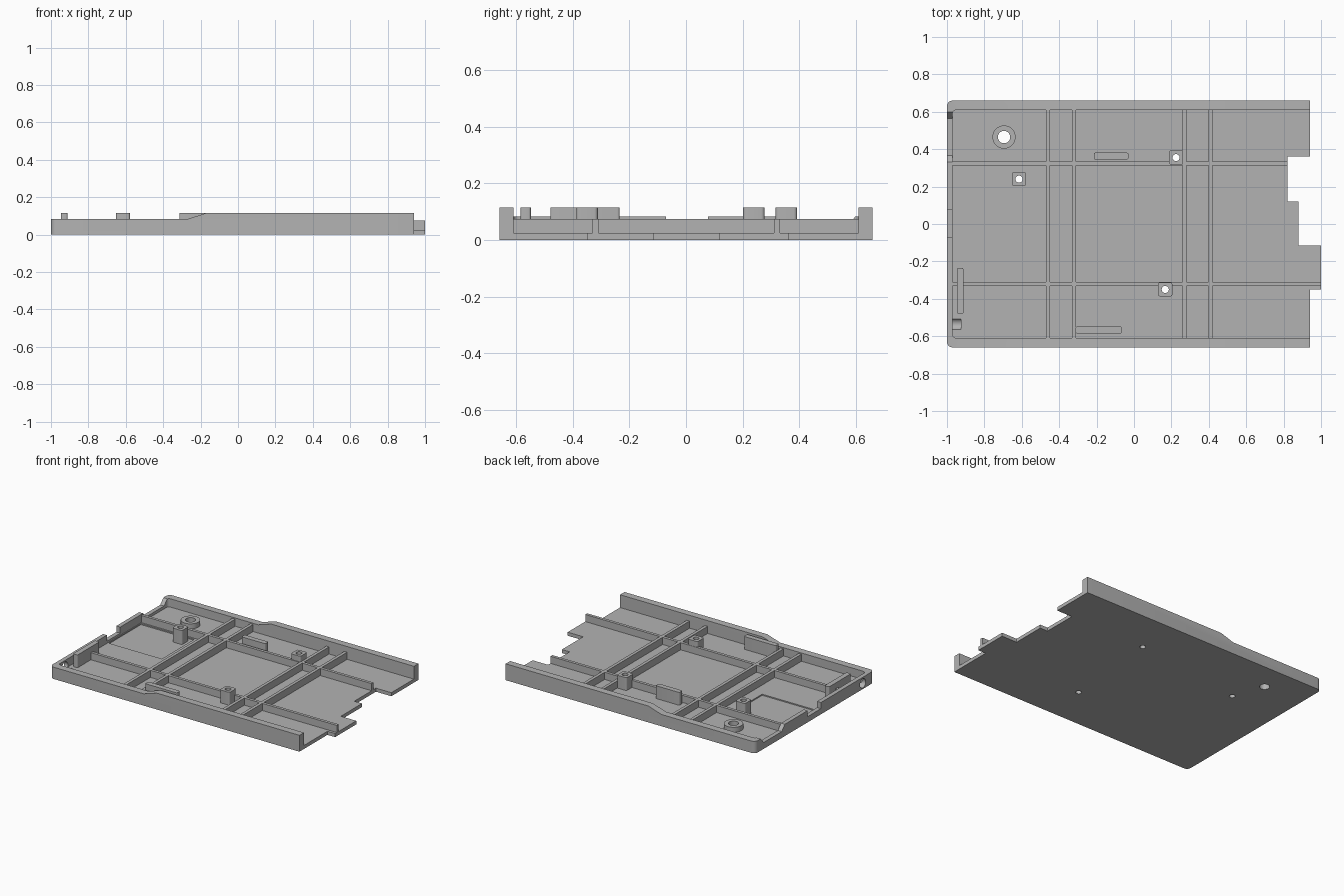
import bpy, bmesh, math
from mathutils import Vector

cube = bpy.data.objects.get("Cube")
if cube:
    bpy.data.objects.remove(cube, do_unlink=True)

grey = bpy.data.materials.new("plain grey")
grey.use_nodes = True
COLOUR = (0.45, 0.45, 0.45, 1)
grey.diffuse_color = COLOUR
grey.node_tree.nodes["Principled BSDF"].inputs["Base Color"].default_value = COLOUR

FLOOR, RIB, LOW, HIGH = 0.025, 0.075, 0.083, 0.115


def finish(name, bm):
    bmesh.ops.recalc_face_normals(bm, faces=bm.faces)
    mesh = bpy.data.meshes.new(name)
    bm.to_mesh(mesh)
    bm.free()
    mesh.materials.append(grey)
    obj = bpy.data.objects.new(name, mesh)
    bpy.context.collection.objects.link(obj)
    return obj


def prism(name, points, offset, round_if=None, radius=0.02):
    """Extrude a flat polygon; optionally round the long edges chosen by a rule."""
    bm = bmesh.new()
    face = bm.faces.new([bm.verts.new(p) for p in points])
    out = bmesh.ops.extrude_face_region(bm, geom=[face])
    moved = [v for v in out["geom"] if isinstance(v, bmesh.types.BMVert)]
    bmesh.ops.translate(bm, verts=moved, vec=offset)
    if round_if:
        way = Vector(offset).normalized()
        edges = [e for e in bm.edges
                 if abs((e.verts[0].co - e.verts[1].co).normalized().dot(way)) > 0.99
                 and round_if(e.verts[0].co)]
        bmesh.ops.bevel(bm, geom=edges, offset=radius, segments=5,
                        profile=0.5, affect="EDGES")
    return finish(name, bm)


def box(name, x0, x1, y0, y1, z0, z1, round_if=None, radius=0.01):
    pts = [(x0, y0, z0), (x1, y0, z0), (x1, y1, z0), (x0, y1, z0)]
    return prism(name, pts, (0, 0, z1 - z0), round_if, radius)


def rod(name, centre, radius, length, along_x=False):
    bm = bmesh.new()
    bmesh.ops.create_cone(bm, cap_ends=True, segments=32, radius1=radius,
                          radius2=radius, depth=length)
    obj = finish(name, bm)
    if along_x:
        obj.rotation_euler.y = math.pi / 2
    obj.location = centre
    return obj


def combine(obj, others, operation="DIFFERENCE"):
    """Apply booleans and drop the helper objects."""
    for other in others:
        other.hide_render = True
        mod = obj.modifiers.new("combine", "BOOLEAN")
        mod.operation, mod.solver, mod.object = operation, "EXACT", other
    bpy.context.view_layer.update()
    graph = bpy.context.evaluated_depsgraph_get()
    mesh = bpy.data.meshes.new_from_object(obj.evaluated_get(graph))
    obj.modifiers.clear()
    obj.data = mesh
    for other in others:
        bpy.data.objects.remove(other, do_unlink=True)


def always(co):
    return True


# Tray shell: stepped outline with rounded corners at the closed end
outline = [(-1, -0.66), (0.94, -0.66), (0.94, -0.35), (1, -0.35), (1, -0.115),
           (0.88, -0.115), (0.88, 0.12), (0.82, 0.12), (0.82, 0.36),
           (0.94, 0.36), (0.94, 0.66), (-1, 0.66)]
shell = prism("tray_shell", [(x, y, 0) for x, y in outline], (0, 0, HIGH),
              lambda co: co.x < -0.9, 0.03)

# Hollow inside, lowered wall with ramp, and shallow floor recess
cavity = box("cavity_cutter", -0.97, 1.2, -0.61, 0.61, FLOOR, 0.3,
             lambda co: co.x < -0.9, 0.02)
ramp = prism("ramp_cutter", [(-1.2, -1, LOW), (-0.27, -1, LOW), (-0.17, -1, HIGH),
                             (-0.17, -1, 0.3), (-1.2, -1, 0.3)], (0, 2, 0))
recess = box("recess_cutter", -0.965, -0.55, -0.06, 0.3, 0.017, 0.05)

# End wall openings and the cable hole that grooves the floor
dip = prism("dip_cutter", [(-1.1, 0.33, LOW + 0.001), (-1.1, 0.365, 0.045),
                           (-1.1, 0.565, 0.045), (-1.1, 0.6, LOW + 0.001),
                           (-1.1, 0.6, 0.2), (-1.1, 0.33, 0.2)], (0.14, 0, 0))
gap = box("gap_cutter", -1.1, -0.96, -0.07, 0.078, 0.04, 0.2)
cable = rod("cable_cutter", (-1.025, -0.535, 0.04), 0.032, 0.2, True)
combine(shell, [cavity, ramp, recess, dip, gap, cable])

# Stiffening ribs, joined into one lattice
long_rib = box("ribs", -0.985, 0.82, 0.312, 0.333, 0.012, RIB)
others = [box("rib_part", -0.985, 1, -0.331, -0.31, 0.0125, RIB)]
for x in (-0.46, -0.32, 0.27, 0.41):
    others.append(box("rib_part", x - 0.011, x + 0.011, -0.63, 0.63, 0.013, RIB))
combine(long_rib, others, "UNION")

# Square screw posts with holes right through the floor
for name, x, y in (("rear_left_post", 0.225, 0.355),
                   ("rear_right_post", -0.615, 0.24),
                   ("front_post", 0.167, -0.35)):
    h = 0.038
    post = box(name, x - h, x + h, y - h, y + h, 0.01, HIGH, always, 0.012)
    for target in (post, shell):
        combine(target, [rod("hole_cutter", (x, y, 0.05), 0.019, 0.3)])

# Round boss
spot = (-0.695, 0.465)
boss = rod("round_boss", (*spot, 0.035), 0.062, 0.05)
for target in (boss, shell):
    combine(target, [rod("hole_cutter", (*spot, 0.05), 0.033, 0.3)])

# Upright support bars
for name, x0, x1, y0, y1 in (("end_bar", -0.947, -0.912, -0.48, -0.235),
                             ("rear_bar", -0.215, -0.03, 0.345, 0.381),
                             ("front_bar", -0.313, -0.065, -0.585, -0.549)):
    box(name, x0, x1, y0, y1, 0.01, HIGH, always, 0.008)

# Smooth the rounded parts, keeping hard edges crisp
bpy.ops.object.select_all(action="DESELECT")
for obj in bpy.context.collection.objects:
    if obj.type == "MESH" and grey.name in obj.data.materials:
        obj.select_set(True)
        bpy.context.view_layer.objects.active = obj
bpy.ops.object.shade_smooth_by_angle(angle=math.radians(30))
